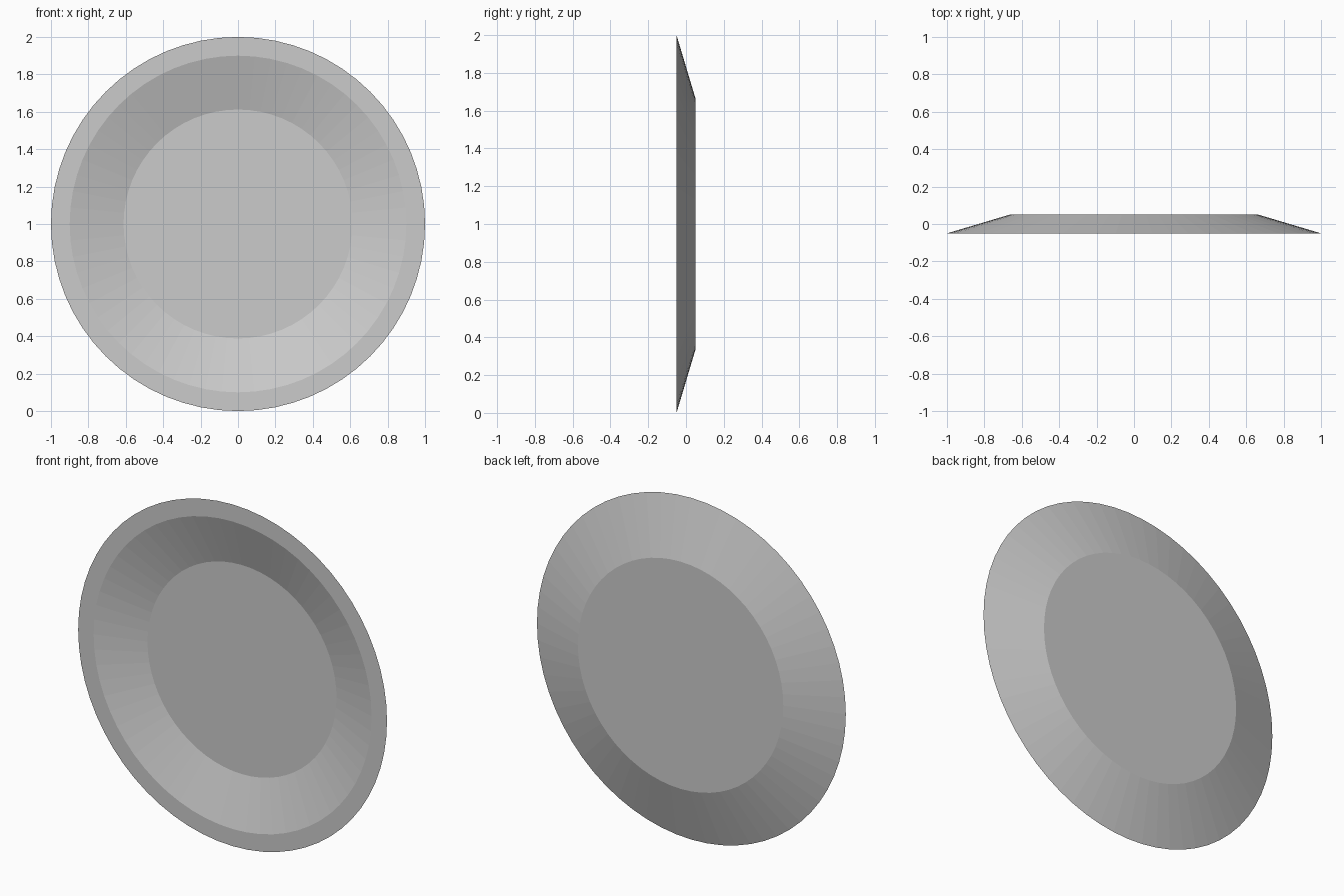
import bpy, bmesh
from math import sin, cos, tau

if "Cube" in bpy.data.objects:
    bpy.data.objects.remove(bpy.data.objects["Cube"])

SEGMENTS = 64

# Plate profile (radius, y): front floor edge, inner rim, outer rim, back edge
PROFILE = [(0.612, 0.037), (0.90, -0.05), (1.0, -0.05), (0.665, 0.05)]

bm = bmesh.new()
rings = [[bm.verts.new((r * cos(tau * i / SEGMENTS), y, 1 + r * sin(tau * i / SEGMENTS)))
          for i in range(SEGMENTS)] for r, y in PROFILE]

# Sloped well, flat lip and tapered underside
for a, b in zip(rings, rings[1:]):
    for i in range(SEGMENTS):
        j = (i + 1) % SEGMENTS
        bm.faces.new((a[i], a[j], b[j], b[i]))

# Flat floor and back disc
bm.faces.new(rings[0])
bm.faces.new(rings[-1])
bmesh.ops.recalc_face_normals(bm, faces=bm.faces)

mesh = bpy.data.meshes.new("plate")
bm.to_mesh(mesh)
bm.free()
bpy.context.collection.objects.link(bpy.data.objects.new("plate", mesh))
